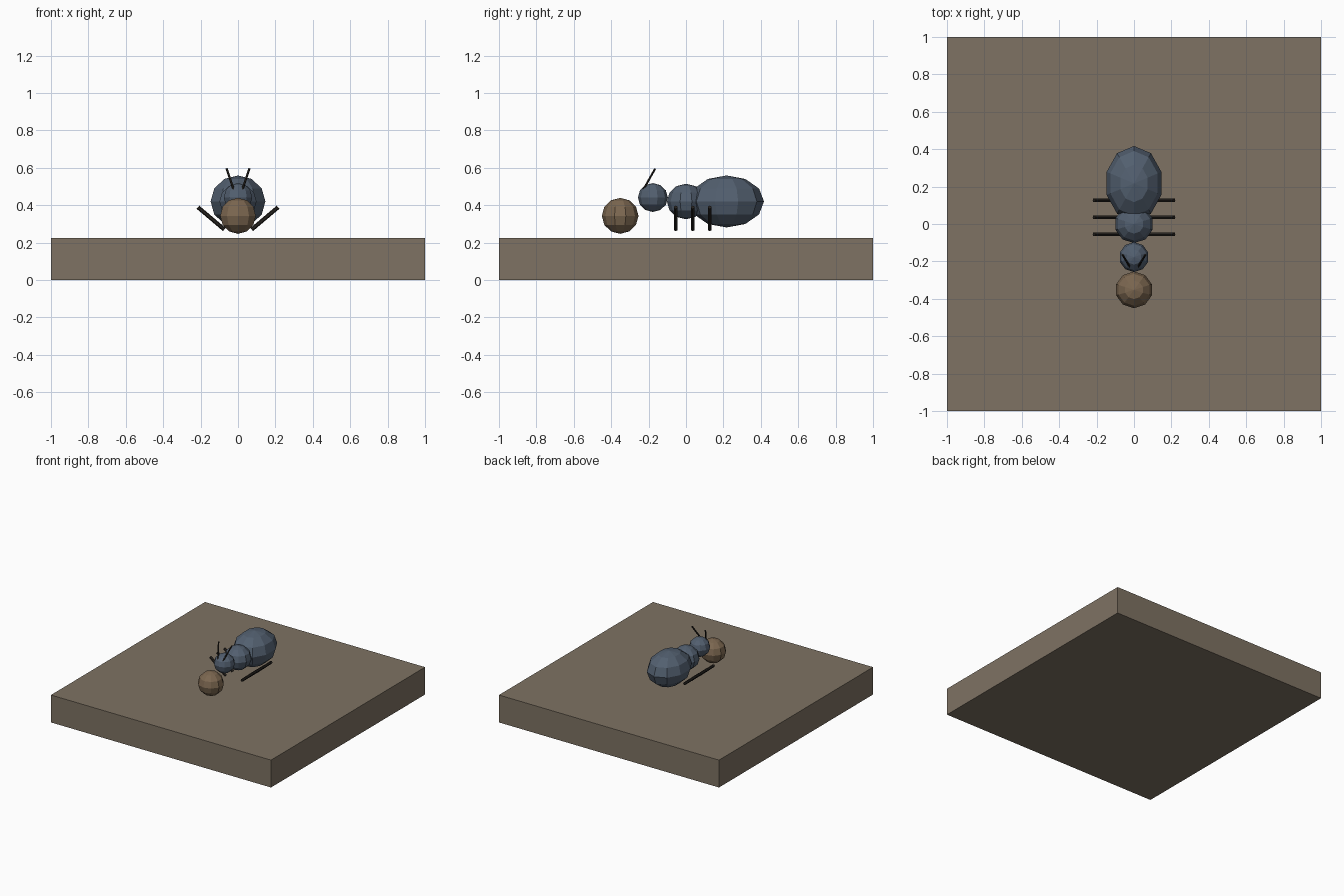
import bpy
from mathutils import Vector

if "Cube" in bpy.data.objects:
    bpy.data.objects.remove(bpy.data.objects["Cube"])


def material(name, rgb):
    m = bpy.data.materials.new(name)
    m.diffuse_color = (*rgb, 1)
    m.use_nodes = True
    m.node_tree.nodes["Principled BSDF"].inputs["Base Color"].default_value = m.diffuse_color
    return m


SOIL = material("soil", (0.21, 0.17, 0.125))
SHELL = material("shell", (0.085, 0.115, 0.16))
CRUMB = material("crumb", (0.20, 0.135, 0.08))
DARK = material("dark", (0.02, 0.017, 0.014))


def finish(name, mat):
    ob = bpy.context.object
    ob.name = name
    ob.data.materials.append(mat)
    return ob


def ball(name, loc, radii, mat):
    """Low-poly faceted ellipsoid."""
    bpy.ops.mesh.primitive_uv_sphere_add(segments=10, ring_count=6, radius=1, location=loc)
    finish(name, mat).scale = radii


def rod(name, a, b, r, mat):
    """Thin cylinder between two points."""
    a, b = Vector(a), Vector(b)
    d = b - a
    bpy.ops.mesh.primitive_cylinder_add(vertices=6, radius=r, depth=d.length, location=(a + b) / 2)
    finish(name, mat).rotation_euler = d.to_track_quat('Z', 'Y').to_euler()


# Ground slab
bpy.ops.mesh.primitive_cube_add(size=1, location=(0, 0, 0.1125))
finish("ground_slab", SOIL).scale = (2, 2, 0.225)

# Body segments and the carried crumb
ball("abdomen", (0, 0.217, 0.42), (0.154, 0.2, 0.139), SHELL)
ball("thorax", (0, 0, 0.42), (0.104, 0.102, 0.095), SHELL)
ball("head", (0, -0.177, 0.441), (0.08, 0.08, 0.077), SHELL)
ball("food_crumb", (0, -0.352, 0.343), (0.1, 0.098, 0.096), CRUMB)

for s, side in ((-1, "left"), (1, "right")):
    # Three legs per side
    for i in range(3):
        y = -0.055 + 0.091 * i
        rod(f"{side}_leg_{i + 1}", (s * 0.073, y, 0.27), (s * 0.214, y, 0.389), 0.011, DARK)
    # Antenna
    rod(f"{side}_antenna", (s * 0.02, -0.233, 0.475), (s * 0.061, -0.165, 0.595), 0.006, DARK)
